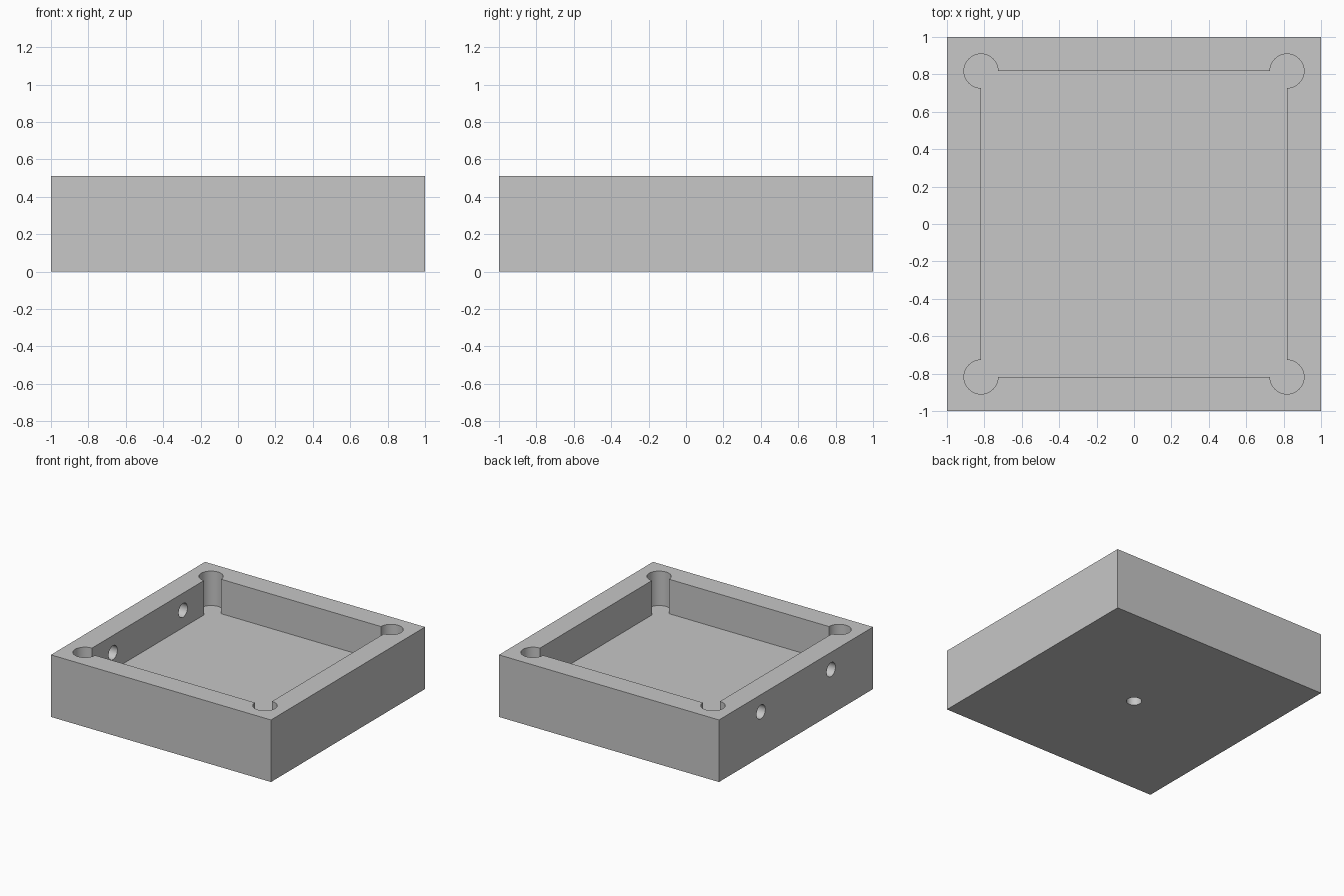
import bpy
import bmesh
from math import cos, sin, pi, radians
from mathutils import Matrix, Vector

HEIGHT = 0.51      # overall height
FLOOR = 0.227      # height of the recess floor
INNER = 0.818      # half width of the recess
RELIEF = 0.091     # radius of the round corner reliefs
HOLE = 0.057       # radius of the drilled holes
HOLE_Y = 0.455     # offset of the wall holes
BLIND = 0.15       # depth of the hole in the underside

cube = bpy.data.objects.get("Cube")
if cube:
    bpy.data.objects.remove(cube, do_unlink=True)

grey = bpy.data.materials.new("plain_grey")
grey.use_nodes = True
colour = (0.57, 0.57, 0.57, 1)
grey.diffuse_color = colour
grey.node_tree.nodes["Principled BSDF"].inputs["Base Color"].default_value = colour


def prism(name, outline, depth, place):
    """Extrude a flat outline along its local z, then place it."""
    bm = bmesh.new()
    face = bm.faces.new([bm.verts.new((p[0], p[1], 0)) for p in outline])
    result = bmesh.ops.extrude_face_region(bm, geom=[face])
    top = [v for v in result["geom"] if isinstance(v, bmesh.types.BMVert)]
    bmesh.ops.translate(bm, verts=top, vec=(0, 0, depth))
    bmesh.ops.recalc_face_normals(bm, faces=bm.faces)
    bm.transform(place)
    mesh = bpy.data.meshes.new(name)
    bm.to_mesh(mesh)
    bm.free()
    mesh.materials.append(grey)
    obj = bpy.data.objects.new(name, mesh)
    bpy.context.collection.objects.link(obj)
    return obj


def arc(centre, radius, start, end, steps):
    return [centre + radius * Vector((cos(a), sin(a)))
            for a in (start + (end - start) * i / steps for i in range(steps + 1))]


# Solid block
square = [(-1, -1), (1, -1), (1, 1), (-1, 1)]
tray = prism("tray", square, HEIGHT, Matrix())

# Recess outline: a square with a round relief at every corner
corner = arc(Vector((INNER, INNER)), RELIEF, -pi / 2, pi, 48)
outline = [Matrix.Rotation(k * pi / 2, 2) @ p for k in range(4) for p in corner]
cutters = [prism("recess_cutter", outline, HEIGHT, Matrix.Translation((0, 0, FLOOR)))]

# Two holes through one side wall, halfway up the recess
circle = arc(Vector((0, 0)), HOLE, 0, 2 * pi, 48)[:-1]
for y in (-HOLE_Y, HOLE_Y):
    place = Matrix.Translation((-1.1, y, (FLOOR + HEIGHT) / 2)) @ Matrix.Rotation(pi / 2, 4, 'Y')
    cutters.append(prism("wall_hole_cutter", circle, 0.5, place))

# Blind hole in the middle of the underside
cutters.append(prism("base_hole_cutter", circle, BLIND + 0.1, Matrix.Translation((0, 0, -0.1))))

# Cut everything out of the block, then drop the cutters
bpy.ops.object.select_all(action='DESELECT')
bpy.context.view_layer.objects.active = tray
tray.select_set(True)
for cutter in cutters:
    cutter.hide_render = True
    mod = tray.modifiers.new("cut", 'BOOLEAN')
    mod.operation = 'DIFFERENCE'
    mod.solver = 'EXACT'
    mod.object = cutter
    bpy.ops.object.modifier_apply(modifier=mod.name)
    bpy.data.objects.remove(cutter, do_unlink=True)

bpy.ops.object.shade_smooth_by_angle(angle=radians(30))
